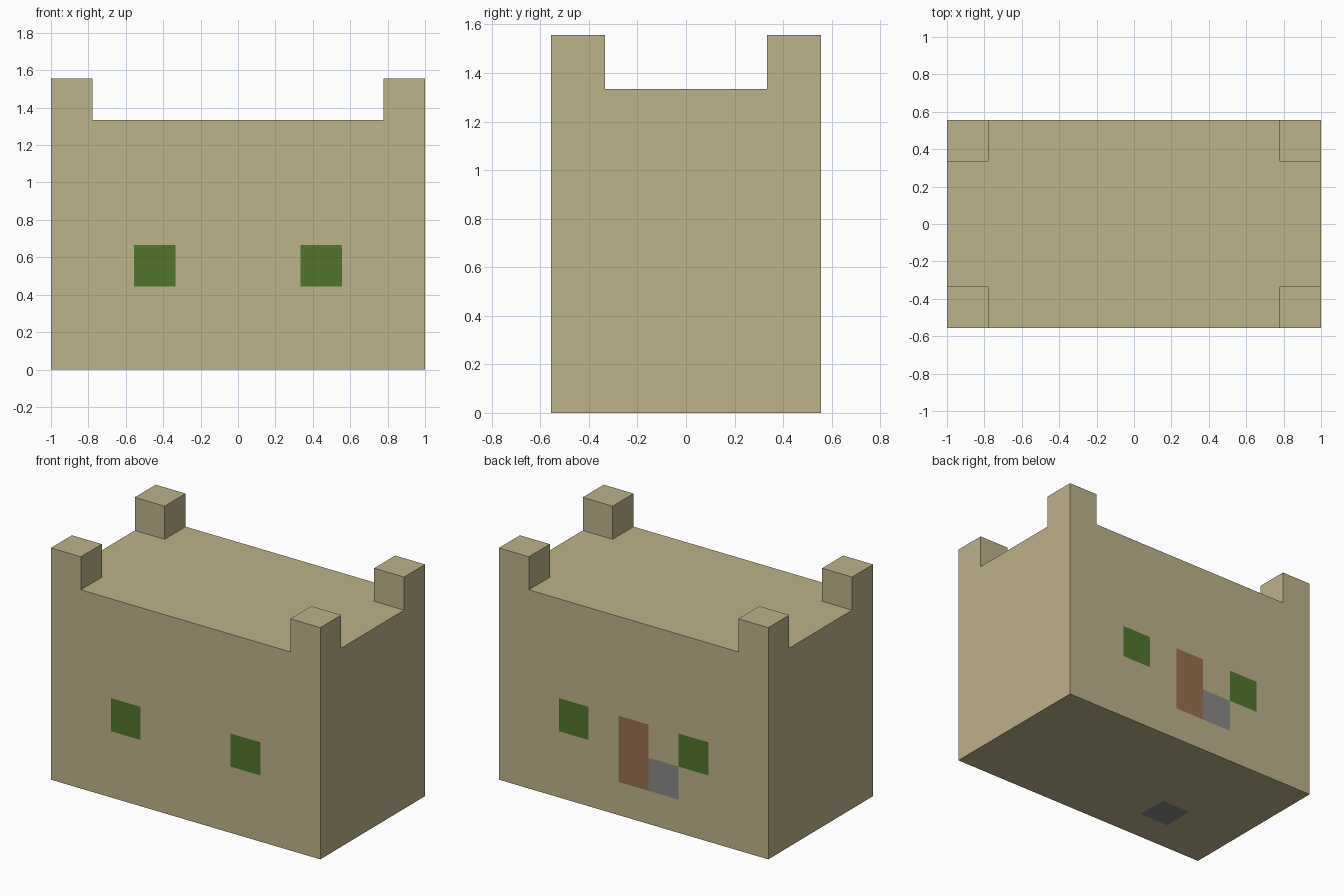
import bpy
import bmesh
from mathutils import Matrix, Vector

cube = bpy.data.objects.get("Cube")
if cube:
    bpy.data.objects.remove(cube, do_unlink=True)

U = 2 / 9  # block size; the tower is 9 x 5 x 7 blocks


def linear(c):
    c /= 255
    return c / 12.92 if c <= 0.04045 else ((c + 0.055) / 1.055) ** 2.4


def material(name, *rgb):
    mat = bpy.data.materials.new(name)
    mat.use_nodes = True
    colour = [linear(c) for c in rgb] + [1]
    mat.diffuse_color = colour
    mat.node_tree.nodes["Principled BSDF"].inputs["Base Color"].default_value = colour
    return mat


SAND, GREEN, BROWN, GREY = range(4)
materials = [
    material("sandstone", 190, 178, 139),
    material("window_green", 82, 117, 44),
    material("door_brown", 152, 112, 80),
    material("stone_grey", 137, 137, 137),
]

# Solid block, worked in block units
bm = bmesh.new()
bmesh.ops.create_cube(bm, size=1, matrix=Matrix.Translation((0, 0, 3)) @ Matrix.Diagonal((9, 5, 6, 1)))

# Cut lines along the edges of the rim, windows, door and base patch
cuts = [(0, s * (i + 0.5)) for i in range(4) for s in (-1, 1)]
cuts += [(1, s * (i + 0.5)) for i in range(2) for s in (-1, 1)]
cuts += [(2, i) for i in (1, 2, 3)]
for axis, at in cuts:
    normal = Vector((0, 0, 0))
    normal[axis] = 1
    bmesh.ops.bisect_plane(bm, geom=bm.verts[:] + bm.edges[:] + bm.faces[:],
                           plane_co=normal * at, plane_no=normal)


def move_top(test, height):
    """Extrude the chosen top faces up or down."""
    bm.normal_update()
    chosen = [f for f in bm.faces
              if f.normal.z > 0.9 and test(f.calc_center_median())]
    result = bmesh.ops.extrude_face_region(bm, geom=chosen)["geom"]
    verts = [v for v in result if isinstance(v, bmesh.types.BMVert)]
    bmesh.ops.translate(bm, verts=verts, vec=(0, 0, height))


# Corner turrets and sunken roof
move_top(lambda c: abs(c.x) > 3.5 and abs(c.y) > 1.5, 1)
move_top(lambda c: abs(c.x) < 3.5 and abs(c.y) < 1.5, -1)
bmesh.ops.recalc_face_normals(bm, faces=bm.faces[:])


def paint(c):
    """Choose a colour from the position of a face."""
    if abs(c.y) > 2.4 and 1.5 < abs(c.x) < 2.5 and 2 < c.z < 3:
        return GREEN
    if c.y > 2.4 and abs(c.x) < 0.5 and 1 < c.z < 3:
        return BROWN
    if c.y > 2.4 and -1.5 < c.x < -0.5 and 1 < c.z < 2:
        return GREY
    if c.z < 0.1 and -2.5 < c.x < -1.5 and -1.5 < c.y < -0.5:
        return GREY
    return SAND


for face in bm.faces:
    face.material_index = paint(face.calc_center_median())

bmesh.ops.scale(bm, vec=(U, U, U), verts=bm.verts[:])
mesh = bpy.data.meshes.new("tower_walls")
bm.to_mesh(mesh)
bm.free()
for mat in materials:
    mesh.materials.append(mat)
tower = bpy.data.objects.new("tower_walls", mesh)
bpy.context.collection.objects.link(tower)
